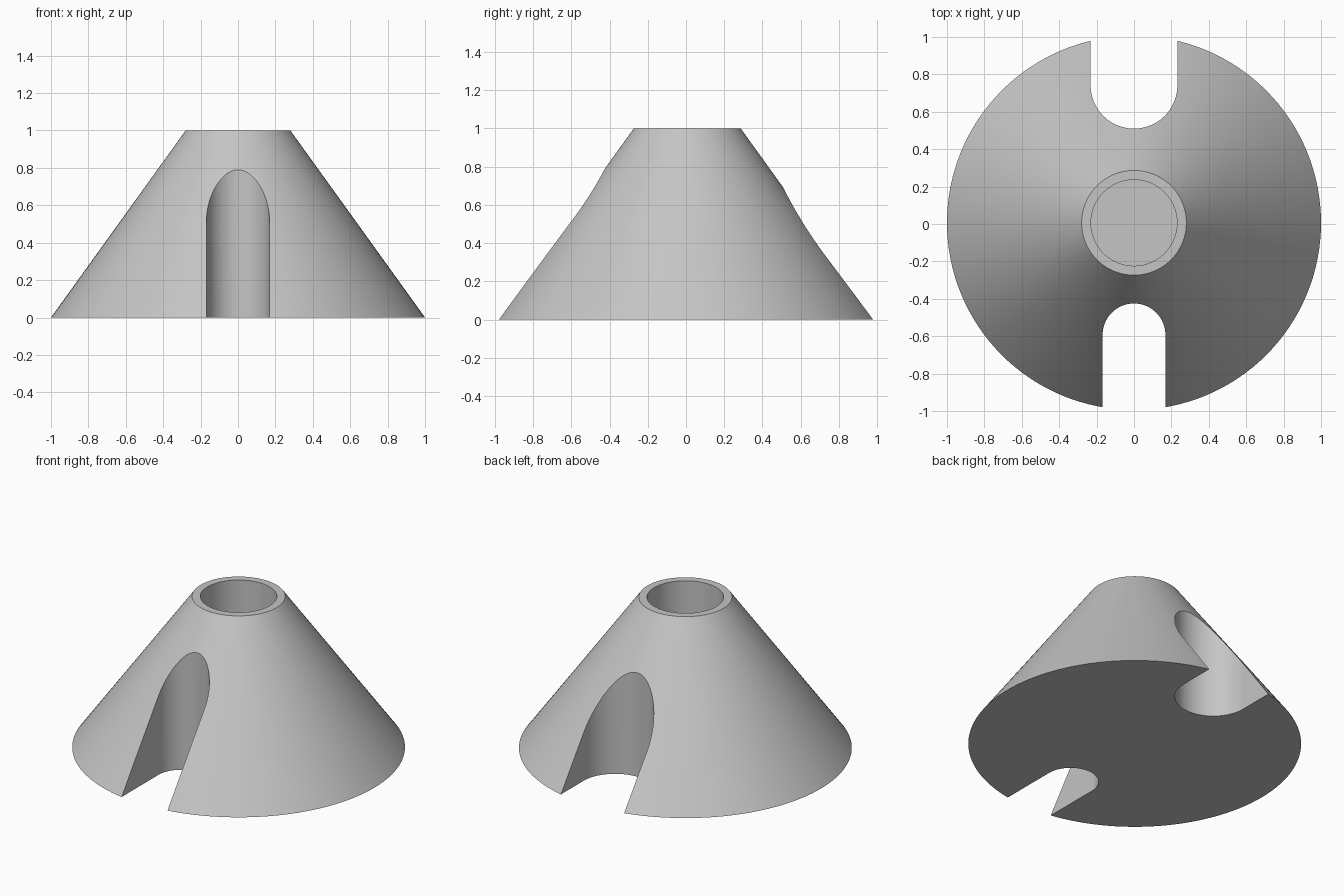
import bpy
import bmesh
import math

cube = bpy.data.objects.get("Cube")
if cube:
    bpy.data.objects.remove(cube, do_unlink=True)

CENTRE_Y = 0.0065   # cone axis, so the slotted body is centred in y
SEGMENTS = 128

grey = bpy.data.materials.new("light_grey")
grey.use_nodes = True
colour = (0.56, 0.56, 0.56, 1)
grey.diffuse_color = colour
grey.node_tree.nodes["Principled BSDF"].inputs["Base Color"].default_value = colour


def make_object(name, bm):
    bmesh.ops.recalc_face_normals(bm, faces=bm.faces)
    mesh = bpy.data.meshes.new(name)
    bm.to_mesh(mesh)
    bm.free()
    mesh.materials.append(grey)
    obj = bpy.data.objects.new(name, mesh)
    bpy.context.collection.objects.link(obj)
    return obj


def frustum(name, r_bottom, r_top, z0, z1):
    bm = bmesh.new()
    bmesh.ops.create_cone(bm, cap_ends=True, segments=SEGMENTS,
                          radius1=r_bottom, radius2=r_top, depth=z1 - z0)
    bmesh.ops.translate(bm, verts=bm.verts, vec=(0, CENTRE_Y, (z0 + z1) / 2))
    return make_object(name, bm)


def slot(name, radius, inner_y, side):
    """Round-ended upright slot, open outwards towards side (+1 or -1) in y."""
    arc_y = inner_y + side * radius
    steps = 48
    angles = [math.pi * i / steps for i in range(steps + 1)]
    outline = [(radius * math.cos(a), arc_y - side * radius * math.sin(a)) for a in angles]
    outline += [(-radius, side * 1.5), (radius, side * 1.5)]
    bm = bmesh.new()
    face = bm.faces.new([bm.verts.new((x, y, -0.2)) for x, y in outline])
    top = bmesh.ops.extrude_face_region(bm, geom=[face])["geom"]
    verts = [v for v in top if isinstance(v, bmesh.types.BMVert)]
    bmesh.ops.translate(bm, verts=verts, vec=(0, 0, 1.5))
    return make_object(name, bm)


# Conical body, its blind top bore and the two unequal slots
body = frustum("cone_body", 1.0, 0.28, 0, 1)
cutters = [
    frustum("bore_cutter", 0.23, 0.23, 0.3, 1.2),
    slot("front_slot_cutter", 0.168, -0.425, -1),
    slot("back_slot_cutter", 0.232, 0.51, 1),
]

bpy.ops.object.select_all(action='DESELECT')
body.select_set(True)
bpy.context.view_layer.objects.active = body
for cutter in cutters:
    mod = body.modifiers.new(cutter.name, 'BOOLEAN')
    mod.operation = 'DIFFERENCE'
    mod.solver = 'EXACT'
    mod.object = cutter
    bpy.ops.object.modifier_apply(modifier=mod.name)
    bpy.data.objects.remove(cutter, do_unlink=True)

bpy.ops.object.shade_smooth_by_angle(angle=math.radians(30))
